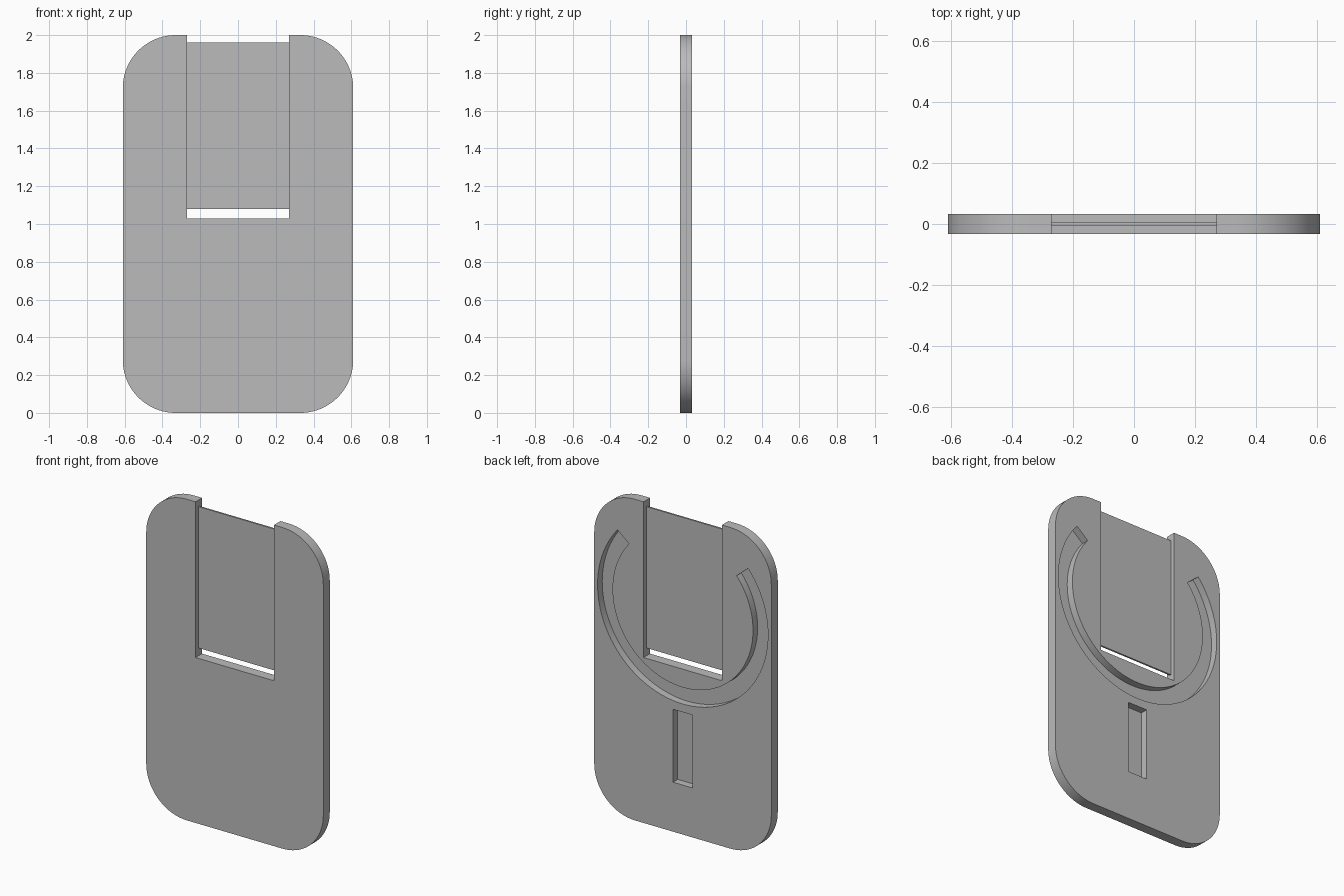
import bpy
import bmesh
from math import sin, cos, radians

cube = bpy.data.objects.get("Cube")
if cube:
    bpy.data.objects.remove(cube, do_unlink=True)

grey = bpy.data.materials.new("mid_grey")
grey.use_nodes = True
colour = (0.5, 0.5, 0.5, 1)
grey.diffuse_color = colour
grey.node_tree.nodes["Principled BSDF"].inputs["Base Color"].default_value = colour

HALF_W, HEIGHT, HALF_T, CORNER = 0.61, 2.0, 0.032, 0.28
SLOT_W, SLOT_Z = 0.27, 1.03
FLOOR = -0.014  # depth reached by the recesses in the back


def arc(cx, cz, r, start, end, steps):
    """Points on an arc in the XZ plane, angles in degrees."""
    angles = [radians(start + (end - start) * i / steps) for i in range(steps + 1)]
    return [(cx + r * cos(a), cz + r * sin(a)) for a in angles]


def rect(x0, x1, z0, z1):
    return [(x0, z0), (x1, z0), (x1, z1), (x0, z1)]


def prism(name, outline, y0, y1):
    """Extrude an XZ outline from y0 to y1."""
    bm = bmesh.new()
    face = bm.faces.new([bm.verts.new((x, y0, z)) for x, z in outline])
    result = bmesh.ops.extrude_face_region(bm, geom=[face])
    moved = [v for v in result["geom"] if isinstance(v, bmesh.types.BMVert)]
    bmesh.ops.translate(bm, verts=moved, vec=(0, y1 - y0, 0))
    bmesh.ops.recalc_face_normals(bm, faces=bm.faces)
    mesh = bpy.data.meshes.new(name)
    bm.to_mesh(mesh)
    bm.free()
    mesh.materials.append(grey)
    obj = bpy.data.objects.new(name, mesh)
    bpy.context.collection.objects.link(obj)
    return obj


def activate(obj):
    bpy.ops.object.select_all(action="DESELECT")
    obj.select_set(True)
    bpy.context.view_layer.objects.active = obj


def cut(target, cutter):
    """Subtract the cutter from the target and discard it."""
    cutter.hide_render = True
    mod = target.modifiers.new("cut", "BOOLEAN")
    mod.operation = "DIFFERENCE"
    mod.solver = "EXACT"
    mod.object = cutter
    activate(target)
    bpy.ops.object.modifier_apply(modifier=mod.name)
    bpy.data.objects.remove(cutter, do_unlink=True)


# Rounded plate with the open slot in its top edge
ix, iz = HALF_W - CORNER, HEIGHT - CORNER
outline = (arc(ix, CORNER, CORNER, -90, 0, 20)
           + arc(ix, iz, CORNER, 0, 90, 20)
           + [(SLOT_W, HEIGHT), (SLOT_W, SLOT_Z), (-SLOT_W, SLOT_Z), (-SLOT_W, HEIGHT)]
           + arc(-ix, iz, CORNER, 90, 180, 20)
           + arc(-ix, CORNER, CORNER, 180, 270, 20))
plate = prism("plate", outline, -HALF_T, HALF_T)

# Ring-shaped groove in the back, open at the top
groove = (arc(0, 1.4, 0.587, 140, 400, 72)
          + arc(0, 1.4, 0.484, 400, 140, 72))
cut(plate, prism("groove_cutter", groove, FLOOR, 0.1))

# Upright rectangular recess below the groove
cut(plate, prism("recess_cutter", rect(-0.067, 0.067, 0.308, 0.762), FLOOR, 0.1))

activate(plate)
bpy.ops.object.shade_smooth_by_angle(angle=radians(30))

# Thin panel across the slot
prism("slot_panel", rect(-SLOT_W, SLOT_W, 1.08, 1.96), -0.0055, 0.0055)
